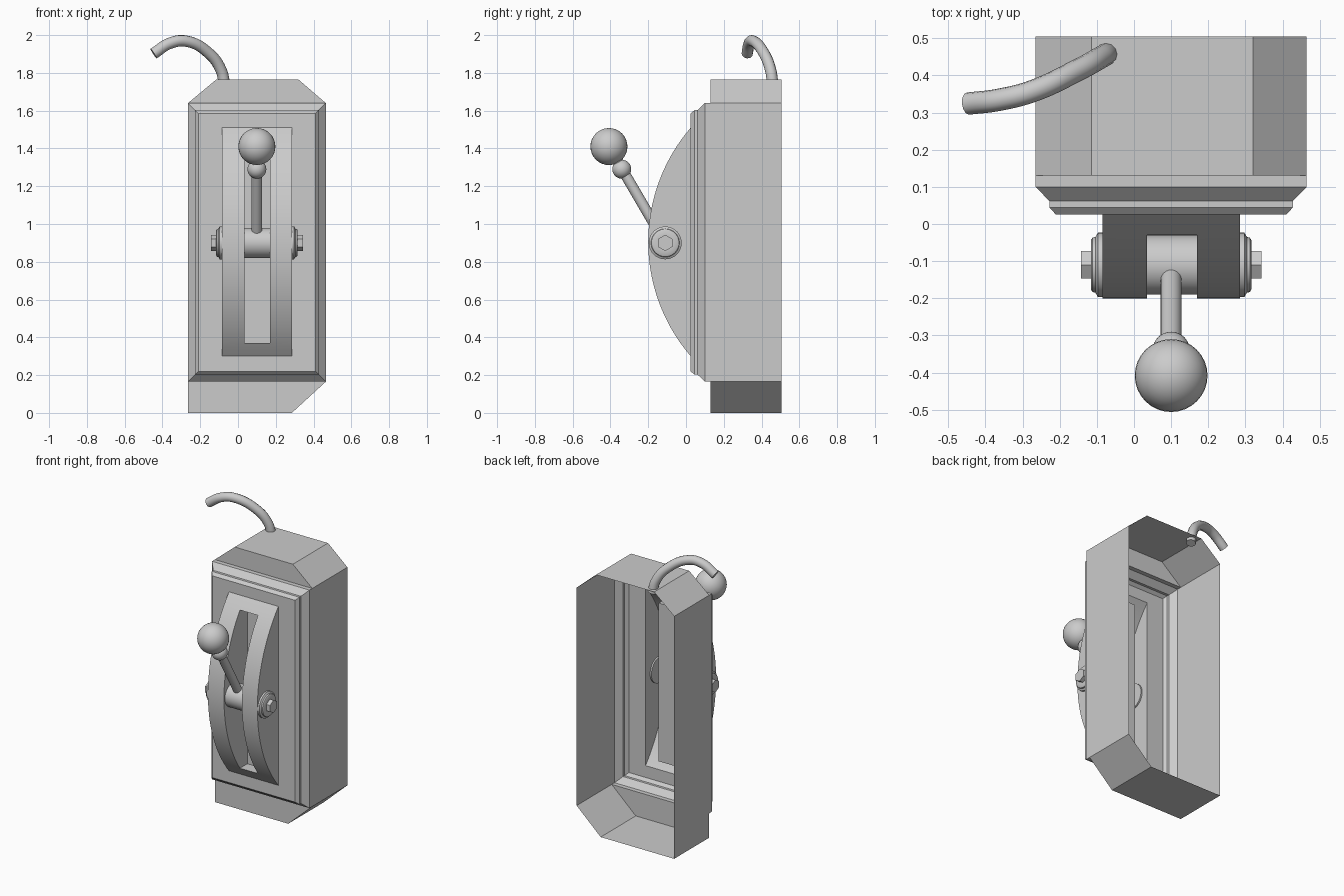
import bpy, bmesh, math
from mathutils import Vector

if "Cube" in bpy.data.objects:
    bpy.data.objects.remove(bpy.data.objects["Cube"])


def finish(obj, smooth=True):
    if smooth:
        bpy.ops.object.select_all(action='DESELECT')
        obj.select_set(True)
        bpy.context.view_layer.objects.active = obj
        bpy.ops.object.shade_smooth_by_angle(angle=math.radians(30))
    return obj


def mesh_from_quads(name, faces, smooth=True):
    """Build a welded mesh from faces given as point lists."""
    bm = bmesh.new()
    for pts in faces:
        bm.faces.new([bm.verts.new(p) for p in pts])
    bmesh.ops.remove_doubles(bm, verts=bm.verts, dist=1e-5)
    bmesh.ops.recalc_face_normals(bm, faces=bm.faces)
    me = bpy.data.meshes.new(name)
    bm.to_mesh(me)
    bm.free()
    obj = bpy.data.objects.new(name, me)
    bpy.context.collection.objects.link(obj)
    return finish(obj, smooth)


def bridge(a, b):
    n = len(a)
    return [[a[i], a[(i + 1) % n], b[(i + 1) % n], b[i]] for i in range(n)]


def rect(x0, x1, z0, z1, y):
    return [(x0, y, z0), (x1, y, z0), (x1, y, z1), (x0, y, z1)]


def lathe_x(name, profile, center, direction, n=40):
    """Revolve (offset, radius) points around an x-parallel axis."""
    cx, cy, cz = center
    rings = [[(cx + direction * o, cy + r * math.sin(2 * math.pi * i / n),
               cz + r * math.cos(2 * math.pi * i / n)) for i in range(n)]
             for o, r in profile]
    faces = [f for a, b in zip(rings, rings[1:]) for f in bridge(a, b)]
    return mesh_from_quads(name, faces + [rings[0], rings[-1]])


def ball(name, loc, r):
    bpy.ops.mesh.primitive_uv_sphere_add(segments=32, ring_count=16, radius=r, location=loc)
    bpy.context.object.name = name
    return finish(bpy.context.object)


# Housing: open-backed shell with chamfered outline and stepped front rim
X0, X1, Z0, Z1 = -0.265, 0.465, 0.165, 1.64
FX0, FX1, FZ0, FZ1 = -0.085, 0.285, 0.30, 1.51
outline = [(X0, 0), (0.285, 0), (X1, Z0), (X1, Z1), (0.32, 1.765), (-0.115, 1.765), (X0, Z1), (X0, Z0)]
faces = bridge([(x, 0.505, z) for x, z in outline], [(x, 0.13, z) for x, z in outline])
for ids in ((0, 1, 2, 7), (3, 4, 5, 6)):
    faces.append([(outline[i][0], 0.13, outline[i][1]) for i in ids])
steps = [(0, 0.13), (0, 0.10), (0.037, 0.062), (0.037, 0.045), (0.055, 0.025)]
rings = [rect(X0 + d, X1 - d, Z0 + d, Z1 - d, y) for d, y in steps]
rings.append(rect(FX0, FX1, FZ0, FZ1, 0.025))
for a, b in zip(rings, rings[1:]):
    faces += bridge(a, b)
mesh_from_quads("housing", faces, smooth=False)

# Curved quadrant guide with a recessed slot
SX0, SX1, SZ0, SZ1, SLOT_Y = 0.035, 0.17, 0.37, 1.44, 0.05
half, sag = (FZ1 - FZ0) / 2, 0.225
R = (half ** 2 + sag ** 2) / (2 * sag)
mid = (FZ0 + FZ1) / 2


def arc(z):
    return 0.025 - sag + R - math.sqrt(R * R - (z - mid) ** 2)


N = 40
zs = [FZ0, (FZ0 + SZ0) / 2] + [SZ0 + (SZ1 - SZ0) * i / N for i in range(N + 1)] + [(FZ1 + SZ1) / 2, FZ1]
faces = []
for a, b in zip(zs, zs[1:]):
    in_slot = a > SZ0 - 1e-6 and b < SZ1 + 1e-6
    for x0, x1 in ((FX0, SX0), (SX0, SX1), (SX1, FX1)):
        if not (in_slot and x0 == SX0):
            faces.append([(x0, arc(a), a), (x1, arc(a), a), (x1, arc(b), b), (x0, arc(b), b)])
    if in_slot:
        for x in (SX0, SX1):
            faces.append([(x, arc(a), a), (x, arc(b), b), (x, SLOT_Y, b), (x, SLOT_Y, a)])
        faces.append(rect(SX0, SX1, a, b, SLOT_Y))
for z in (SZ0, SZ1):
    faces.append([(SX0, arc(z), z), (SX1, arc(z), z), (SX1, SLOT_Y, z), (SX0, SLOT_Y, z)])
for x in (FX0, FX1):
    faces.append([(x, arc(z), z) for z in zs])
mesh_from_quads("quadrant_guide", faces)

# Pivot hub, side caps and hex bolts
PY, PZ = -0.11, 0.90
lathe_x("pivot_hub", [(0, 0.08), (SX1 - SX0, 0.08)], (SX0, PY, PZ), 1)
cap = [(-0.01, 0.087), (0.012, 0.087), (0.019, 0.075), (0.027, 0.073), (0.031, 0.066), (0.031, 0.04)]
for side, x, d in (("left", FX0, -1), ("right", FX1, 1)):
    lathe_x("pivot_cap_" + side, cap, (x, PY, PZ), d)
    lathe_x("hex_bolt_" + side, [(0.02, 0.043), (0.058, 0.043)], (x, PY, PZ), d, n=6)

# Lever rod, collar ball and knob
start, knob = Vector((0.10, PY, PZ)), Vector((0.10, -0.408, 1.41))
collar = Vector((0.10, -0.34, 1.29))
bpy.ops.mesh.primitive_cylinder_add(vertices=24, radius=0.028, depth=(knob - start).length,
                                    location=(start + knob) / 2,
                                    rotation=(knob - start).to_track_quat('Z', 'Y').to_euler())
bpy.context.object.name = "lever_rod"
finish(bpy.context.object)
ball("lever_collar", collar, 0.05)
ball("lever_knob", knob, 0.098)

# Bent cable leaving the top
path = [(-0.07, 0.46, 1.735), (-0.09, 0.448, 1.815), (-0.15, 0.415, 1.90),
        (-0.275, 0.357, 1.968), (-0.36, 0.335, 1.957), (-0.447, 0.324, 1.902)]
cu = bpy.data.curves.new("cable", 'CURVE')
cu.dimensions = '3D'
cu.bevel_depth = 0.03
cu.bevel_resolution = 4
cu.use_fill_caps = True
sp = cu.splines.new('BEZIER')
sp.bezier_points.add(len(path) - 1)
for p, co in zip(sp.bezier_points, path):
    p.co = co
    p.handle_left_type = p.handle_right_type = 'AUTO'
bpy.context.collection.objects.link(bpy.data.objects.new("cable", cu))
